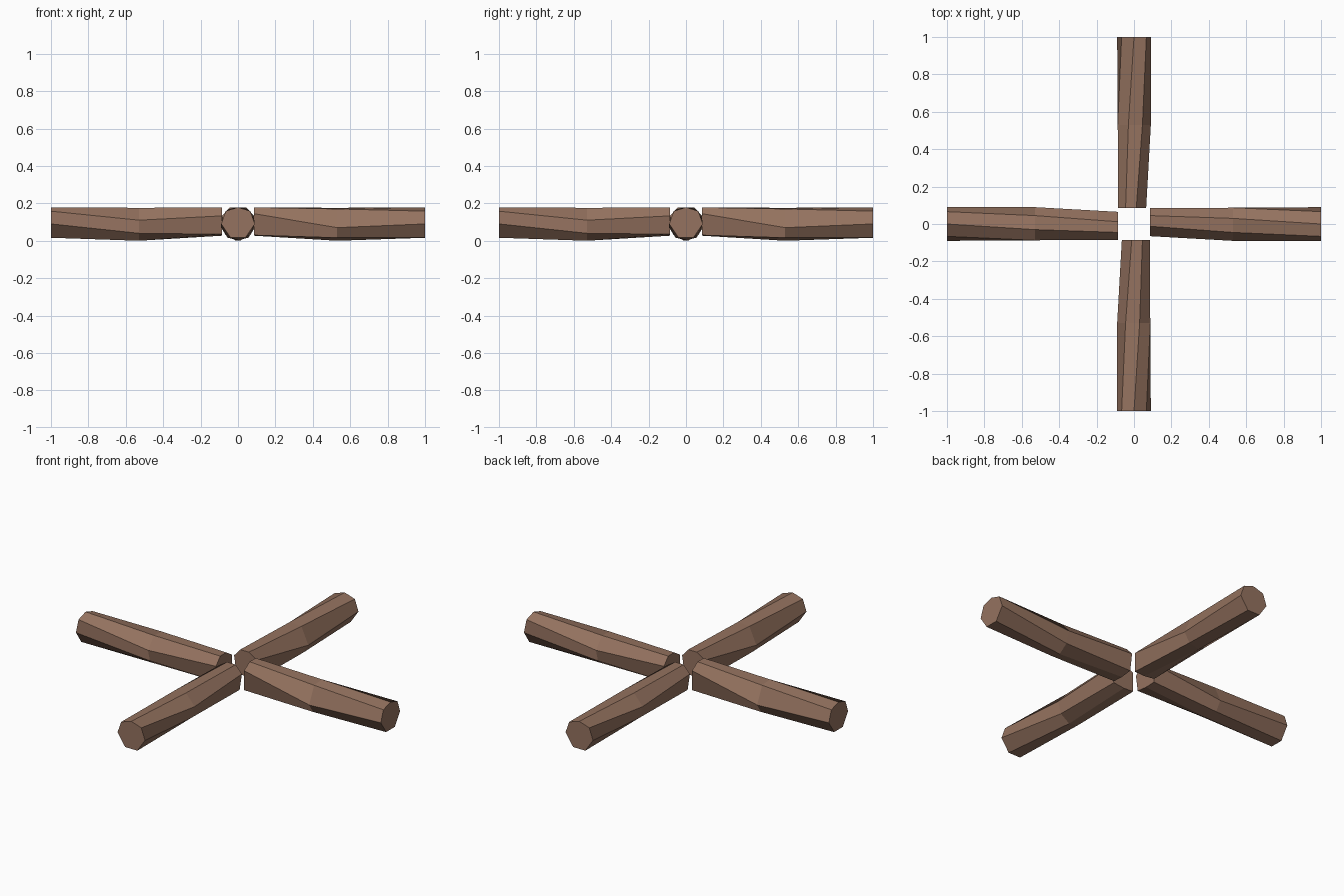
import bpy, bmesh, math
from mathutils import Matrix

if "Cube" in bpy.data.objects:
    bpy.data.objects.remove(bpy.data.objects["Cube"])

# bark colour
bark = bpy.data.materials.new("bark")
bark.diffuse_color = (0.30, 0.17, 0.115, 1)
bark.use_nodes = True
bark.node_tree.nodes["Principled BSDF"].inputs["Base Color"].default_value = bark.diffuse_color

# three hand-hewn seven-sided sections (y, z) along the log pointing to +x
sections = [
    (0.085, [(.045, .178), (.085, .133), (.07, .035), (.0, .027),
             (-.065, .03), (-.065, .145), (-.012, .178)]),
    (0.53, [(.03, .176), (.087, .11), (.068, .04), (.01, .0),
            (-.055, .016), (-.09, .07), (-.045, .17)]),
    (1.0, [(0, .179), (.066, .158), (.09, .09), (.04, .016),
           (-.04, .016), (-.09, .09), (-.066, .158)]),
]


def make_log(name, angle):
    bm = bmesh.new()
    rings = [[bm.verts.new((x, y, z)) for y, z in pts] for x, pts in sections]
    for a, b in zip(rings, rings[1:]):
        for i in range(7):
            j = (i + 1) % 7
            bm.faces.new((a[i], a[j], b[j], b[i]))
    bm.faces.new(rings[0])
    bm.faces.new(rings[-1])
    bmesh.ops.recalc_face_normals(bm, faces=bm.faces)
    bm.transform(Matrix.Rotation(angle, 4, 'Z'))
    mesh = bpy.data.meshes.new(name)
    bm.to_mesh(mesh)
    bm.free()
    mesh.materials.append(bark)
    obj = bpy.data.objects.new(name, mesh)
    bpy.context.collection.objects.link(obj)


# four logs laid in a cross
for k, side in enumerate(("right", "back", "left", "front")):
    make_log(side + "_log", k * math.pi / 2)
